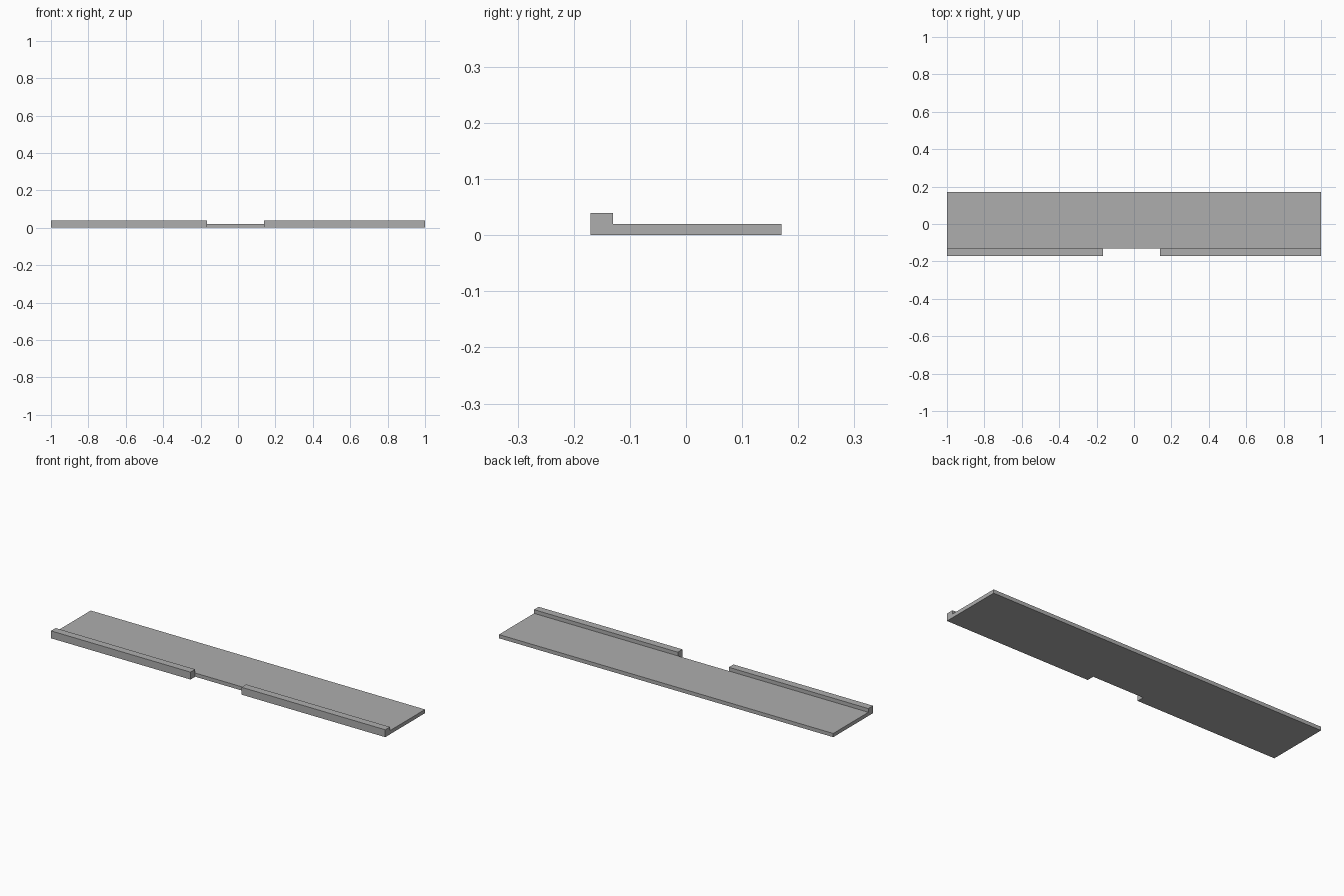
import bpy
import bmesh

cube = bpy.data.objects.get("Cube")
if cube:
    bpy.data.objects.remove(cube, do_unlink=True)

# Dimensions
HALF_LENGTH = 1.0
FRONT, BACK, LIP_BACK = -0.17, 0.17, -0.13
FLOOR_TOP, LIP_TOP = 0.02, 0.04
GAP_START, GAP_END = -0.165, 0.14

# Material
grey = bpy.data.materials.new("plain_grey")
grey.use_nodes = True
colour = (0.42, 0.42, 0.42, 1.0)
grey.diffuse_color = colour
grey.node_tree.nodes["Principled BSDF"].inputs["Base Color"].default_value = colour


def extrude_profile(name, profile, x_start, x_end):
    """Sweep a closed (y, z) profile along x."""
    bm = bmesh.new()
    face = bm.faces.new([bm.verts.new((x_start, y, z)) for y, z in profile])
    swept = bmesh.ops.extrude_face_region(bm, geom=[face], use_keep_orig=True)
    moved = [g for g in swept["geom"] if isinstance(g, bmesh.types.BMVert)]
    bmesh.ops.translate(bm, verts=moved, vec=(x_end - x_start, 0, 0))
    bmesh.ops.recalc_face_normals(bm, faces=bm.faces)
    mesh = bpy.data.meshes.new(name)
    bm.to_mesh(mesh)
    bm.free()
    mesh.materials.append(grey)
    obj = bpy.data.objects.new(name, mesh)
    bpy.context.collection.objects.link(obj)
    return obj


# Flat slab with a raised lip along the front edge
slab = extrude_profile("lipped_slab", [
    (FRONT, 0), (BACK, 0), (BACK, FLOOR_TOP),
    (LIP_BACK, FLOOR_TOP), (LIP_BACK, LIP_TOP), (FRONT, LIP_TOP),
], -HALF_LENGTH, HALF_LENGTH)

# Opening through the lip, slightly off centre
cutter = extrude_profile("lip_gap_cutter", [
    (FRONT - 0.1, -0.1), (LIP_BACK, -0.1),
    (LIP_BACK, LIP_TOP + 0.1), (FRONT - 0.1, LIP_TOP + 0.1),
], GAP_START, GAP_END)
cutter.hide_render = True

gap = slab.modifiers.new("lip_gap", "BOOLEAN")
gap.operation = "DIFFERENCE"
gap.solver = "EXACT"
gap.object = cutter

# Bake the cut and discard the cutter
bpy.context.view_layer.objects.active = slab
slab.select_set(True)
bpy.ops.object.modifier_apply(modifier=gap.name)
bpy.data.objects.remove(cutter, do_unlink=True)
